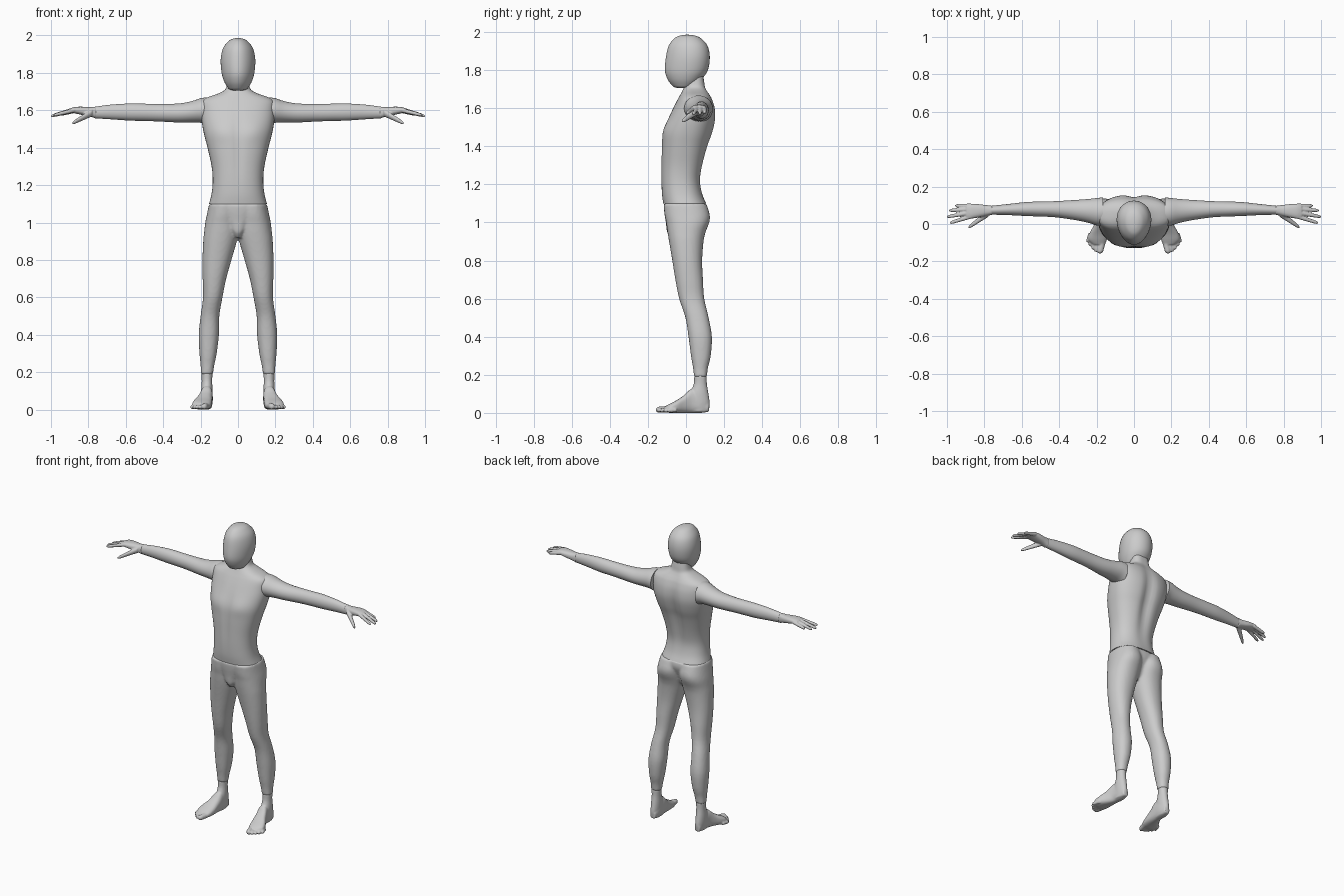
import bpy, bmesh, math
from mathutils import Vector

skin = bpy.data.materials.new("light_grey")
skin.diffuse_color = (0.6, 0.6, 0.6, 1)


def smooth_rows(rows, steps):
    # Catmull-Rom interpolation between the given cross-sections
    out = []
    n = len(rows)
    for i in range(n - 1):
        q = [rows[max(i - 1, 0)], rows[i], rows[i + 1], rows[min(i + 2, n - 1)]]
        for s in range(steps):
            t = s / steps
            out.append([b + 0.5 * t * (c - a + t * (2*a - 5*b + 4*c - d + t * (3*(b - c) + d - a)))
                        for a, b, c, d in zip(*q)])
    return out + [list(rows[-1])]


def loft(bm, axis, rows, sides=32, power=2.0, egg=0.0, steps=4):
    # rows: position on axis, then low/high limits on the two other axes
    rings = []
    for p, a0, a1, b0, b1 in smooth_rows(rows, steps):
        ring = []
        for k in range(sides):
            t = 2 * math.pi * k / sides
            c, s = math.cos(t), math.sin(t)
            u = math.copysign(abs(c) ** (2 / power), c) * (1 + egg * s)
            v = math.copysign(abs(s) ** (2 / power), s)
            a = (a0 + a1) / 2 + (a1 - a0) / 2 * u
            b = (b0 + b1) / 2 + (b1 - b0) / 2 * v
            ring.append(bm.verts.new({'x': (p, a, b), 'y': (a, p, b), 'z': (a, b, p)}[axis]))
        rings.append(ring)
    for r0, r1 in zip(rings, rings[1:]):
        for k in range(sides):
            j = (k + 1) % sides
            bm.faces.new((r0[k], r0[j], r1[j], r1[k]))
    bm.faces.new(rings[0])
    bm.faces.new(rings[-1])


def digit(bm, axis, p0, p1, r0, r1, flat=1.0):
    # round-tipped finger or toe
    p0, p1 = Vector(p0), Vector(p1)
    rows = []
    for t, f in ((0, 1), (.35, 1), (.65, 1), (.87, .95), (.96, .65), (1, .15)):
        c = p0.lerp(p1, t)
        r = (r0 + (r1 - r0) * t) * f
        if axis == 'x':
            rows.append((c.x, c.y - r, c.y + r, c.z - r * flat, c.z + r * flat))
        else:
            rows.append((c.y, c.x - r, c.x + r, c.z - r * flat, c.z + r * flat))
    loft(bm, axis, rows, sides=12, steps=2)


def finish(name, bm, mirror=False, voxel=0, relax=3):
    bmesh.ops.recalc_face_normals(bm, faces=bm.faces)
    me = bpy.data.meshes.new(name)
    bm.to_mesh(me)
    bm.free()
    ob = bpy.data.objects.new(name, me)
    bpy.context.collection.objects.link(ob)
    me.materials.append(skin)
    if mirror:
        m = ob.modifiers.new("mirror", 'MIRROR')
        m.use_mirror_merge = False
    if voxel:
        m = ob.modifiers.new("fuse", 'REMESH')
        m.mode = 'VOXEL'
        m.voxel_size = voxel
        m.use_smooth_shade = True
        m = ob.modifiers.new("relax", 'SMOOTH')
        m.iterations = relax
    bpy.context.view_layer.objects.active = ob
    ob.select_set(True)
    bpy.ops.object.shade_smooth_by_angle(angle=math.radians(50))
    ob.select_set(False)
    return ob


def bump(x, width):
    return math.exp(-(x / width) ** 2)


# Head: egg-shaped, narrower towards the face
bm = bmesh.new()
head = ((1.986, .006, -.002, .014), (1.982, .028, -.03, .045), (1.968, .052, -.06, .077),
        (1.93, .08, -.09, .112), (1.87, .092, -.105, .125), (1.80, .087, -.111, .115),
        (1.755, .074, -.098, .085), (1.725, .057, -.078, .055), (1.71, .042, -.06, .03),
        (1.705, .01, -.03, .0))
loft(bm, 'z', [(z, -w, w, a, b) for z, w, a, b in head], sides=40, egg=.12)
finish("head", bm)

# Torso and neck, with spine groove, chest and belly relief
bm = bmesh.new()
torso = ((1.10, .155, -.12, .107), (1.15, .142, -.127, .087), (1.22, .135, -.13, .077),
         (1.30, .141, -.13, .09), (1.40, .163, -.128, .117), (1.47, .181, -.12, .142),
         (1.54, .194, -.095, .157), (1.60, .197, -.068, .154), (1.645, .194, -.045, .14),
         (1.668, .165, -.032, .128), (1.69, .105, -.02, .114), (1.71, .07, -.01, .104),
         (1.74, .059, .002, .098), (1.78, .055, .012, .09))
loft(bm, 'z', [(z, -w, w, a, b) for z, w, a, b in torso], sides=64, power=2.35)
for v in bm.verts:
    x, y, z = v.co
    if y > .03:
        v.co.y -= .022 * bump(x, .035) * bump(z - 1.45, .2) * min(1, (y - .03) / .05)
    elif y < -.02:
        v.co.y += .008 * bump(x, .02) * bump(z - 1.4, .18)
        v.co.y -= .008 * bump(abs(x) - .085, .06) * bump(z - 1.49, .05)
finish("torso", bm)

# Arms
bm = bmesh.new()
loft(bm, 'x', ((.165, -.01, .142, 1.525, 1.668), (.197, -.008, .139, 1.533, 1.665),
               (.25, .008, .133, 1.535, 1.648), (.32, .022, .128, 1.535, 1.636),
               (.42, .036, .122, 1.54, 1.634), (.50, .04, .12, 1.543, 1.635),
               (.58, .043, .117, 1.545, 1.636), (.68, .048, .106, 1.552, 1.63),
               (.765, .05, .097, 1.557, 1.619)))
finish("arms", bm, mirror=True)

# Hands: palm, four fingers and thumb
bm = bmesh.new()
loft(bm, 'x', ((.757, .049, .098, 1.556, 1.62), (.79, .043, .101, 1.566, 1.617),
               (.83, .035, .106, 1.574, 1.619), (.87, .029, .107, 1.583, 1.618),
               (.897, .032, .1, 1.588, 1.611)), power=2.4)
for base, tip in (((.87, .097, 1.598), (.957, .098, 1.576)),
                  ((.88, .079, 1.602), (.99, .072, 1.57)),
                  ((.88, .06, 1.604), (1.002, .038, 1.568)),
                  ((.87, .041, 1.602), (.987, .005, 1.573))):
    digit(bm, 'x', base, tip, .0125, .009)
digit(bm, 'x', (.78, .058, 1.588), (.887, -.02, 1.53), .021, .01)
finish("hands", bm, mirror=True, voxel=.004, relax=2)

# Pelvis and legs fused into one skin
bm = bmesh.new()
loft(bm, 'z', ((1.10, .0, .155, -.118, .107), (1.04, -.006, .167, -.112, .125),
               (1.0, -.006, .175, -.104, .122), (.95, -.004, .181, -.097, .103),
               (.90, .006, .186, -.089, .092), (.80, .035, .19, -.072, .085),
               (.70, .063, .189, -.056, .089), (.60, .083, .187, -.036, .096),
               (.50, .1, .2, -.003, .119), (.40, .102, .21, .013, .136),
               (.30, .114, .206, .026, .13), (.235, .127, .2, .037, .115),
               (.188, .134, .198, .042, .11)), sides=40, power=2.2)
loft(bm, 'z', ((1.10, -.153, .153, -.118, .105), (1.06, -.14, .14, -.115, .108),
               (1.0, -.08, .08, -.106, .085), (.95, -.042, .042, -.1, .065),
               (.92, -.022, .022, -.08, .04)), sides=40, power=2.3)
finish("legs", bm, mirror=True, voxel=.008, relax=4)

# Feet: ankle, sole wedge and five toes
bm = bmesh.new()
loft(bm, 'z', ((.195, .136, .196, .043, .109), (.15, .138, .194, .04, .11),
               (.10, .136, .197, .02, .118), (.05, .137, .196, .01, .125),
               (.006, .142, .19, .01, .12)))
loft(bm, 'y', ((.12, .147, .184, .006, .05), (.08, .136, .194, .0, .1),
               (.03, .135, .2, .0, .125), (-.01, .137, .216, .0, .093),
               (-.05, .139, .238, .0, .066), (-.085, .145, .244, .0, .048),
               (-.11, .155, .22, .004, .034)), power=2.6)
for base, tip, r in (((.165, -.08, .02), (.183, -.158, .016), .018),
                     ((.188, -.08, .018), (.204, -.15, .013), .013),
                     ((.206, -.075, .017), (.221, -.136, .012), .012),
                     ((.221, -.065, .016), (.236, -.118, .012), .012),
                     ((.233, -.05, .015), (.248, -.098, .012), .012)):
    digit(bm, 'y', base, tip, r, r * .9)
finish("feet", bm, mirror=True, voxel=.005, relax=2)
